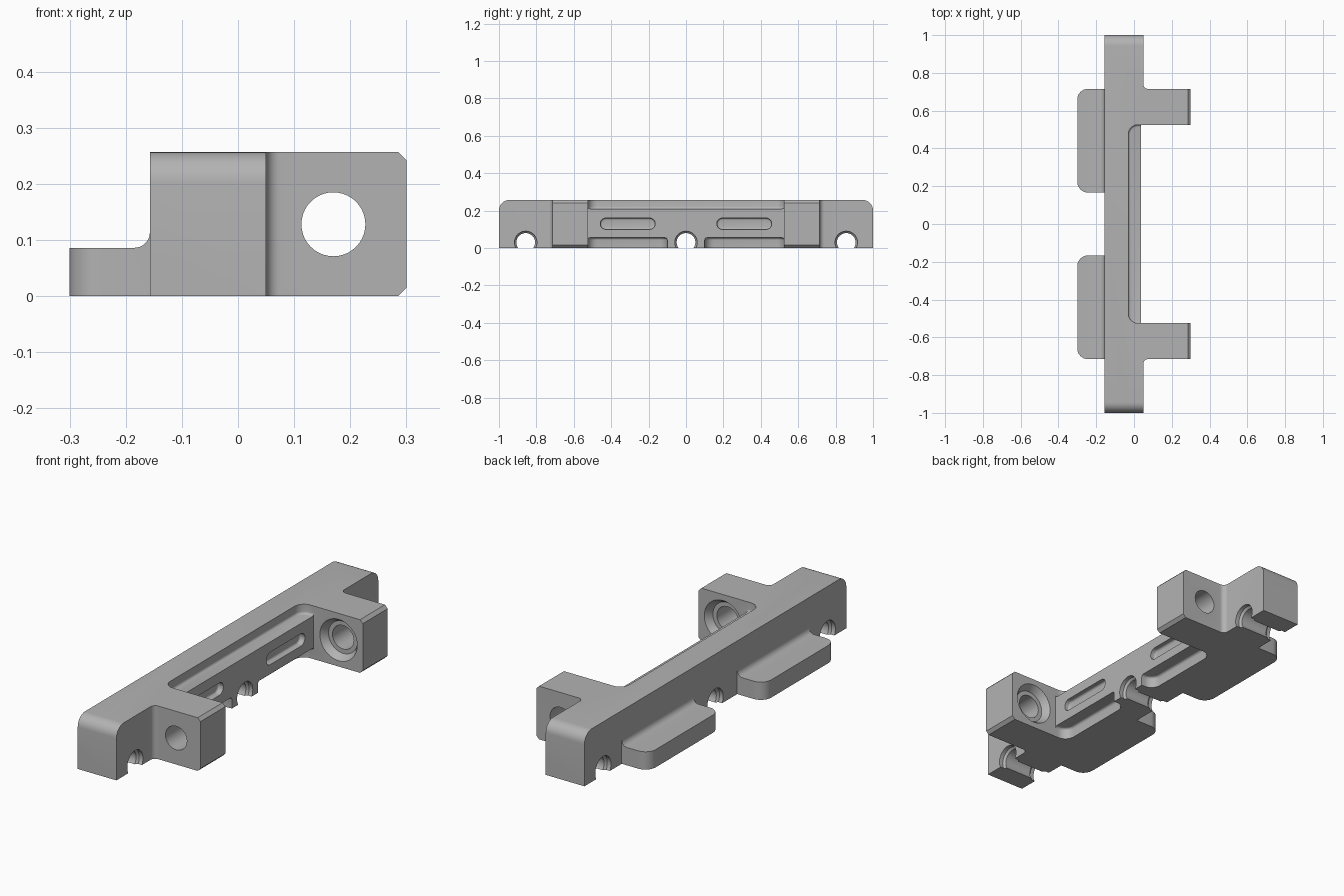
import bpy, bmesh, math
from mathutils import Vector

cube = bpy.data.objects.get("Cube")
if cube:
    bpy.data.objects.remove(cube, do_unlink=True)

grey = bpy.data.materials.new("machined_grey")
grey.use_nodes = True
COLOUR = (0.45, 0.45, 0.45, 1)
grey.diffuse_color = COLOUR
grey.node_tree.nodes["Principled BSDF"].inputs["Base Color"].default_value = COLOUR

HEIGHT, BACK, FACE, WALL, TIP = 0.257, -0.157, 0.05, 0.037, 0.30
LUG_IN, LUG_OUT = 0.525, 0.715


def rounded(corners, steps=8):
    """Polygon whose (u, v, radius) corners are replaced by tangent arcs."""
    out = []
    for i, (u, v, r) in enumerate(corners):
        p = Vector((u, v))
        if r == 0:
            out.append(p)
            continue
        a = (Vector(corners[i - 1][:2]) - p).normalized()
        b = (Vector(corners[(i + 1) % len(corners)][:2]) - p).normalized()
        half = a.angle(b) / 2
        centre = p + (a + b).normalized() * (r / math.sin(half))
        start = p + a * (r / math.tan(half)) - centre
        end = p + b * (r / math.tan(half)) - centre
        sweep = start.angle(end)
        for k in range(steps + 1):
            t = k / steps
            out.append(centre + (start * math.sin((1 - t) * sweep)
                                 + end * math.sin(t * sweep)) / math.sin(sweep))
    return out


def rect(u0, u1, v0, v1, r=0):
    return rounded([(u0, v0, r), (u1, v0, r), (u1, v1, r), (u0, v1, r)])


def circle(u, v, r, n=40):
    return [Vector((u + r * math.cos(2 * math.pi * i / n),
                    v + r * math.sin(2 * math.pi * i / n))) for i in range(n)]


def loft(name, axis, sections, bevel=0):
    """Solid through equal-count outlines placed along an axis."""
    bm = bmesh.new()
    rings = []
    for outline, pos in sections:
        ring = []
        for u, v in outline:
            co = [u, v]
            co.insert("xyz".index(axis), pos)
            ring.append(bm.verts.new(co))
        rings.append(ring)
    n = len(rings[0])
    for lower, upper in zip(rings, rings[1:]):
        for i in range(n):
            j = (i + 1) % n
            bm.faces.new((lower[i], lower[j], upper[j], upper[i]))
    bm.faces.new(rings[0])
    bm.faces.new(rings[-1])
    bmesh.ops.recalc_face_normals(bm, faces=bm.faces)
    mesh = bpy.data.meshes.new(name)
    bm.to_mesh(mesh)
    bm.free()
    mesh.materials.append(grey)
    obj = bpy.data.objects.new(name, mesh)
    bpy.context.collection.objects.link(obj)
    if bevel:
        mod = obj.modifiers.new("soft_floor", 'BEVEL')
        mod.width, mod.segments = bevel, 4
        mod.limit_method, mod.angle_limit = 'ANGLE', math.radians(60)
    return obj


def prism(name, axis, outline, lo, hi, bevel=0):
    return loft(name, axis, [(outline, lo), (outline, hi)], bevel)


def combine(target, tool, operation):
    tool.hide_render = True
    mod = target.modifiers.new("combine", 'BOOLEAN')
    mod.operation, mod.solver, mod.object = operation, 'EXACT', tool
    bpy.context.view_layer.objects.active = target
    bpy.ops.object.modifier_apply(modifier=mod.name)
    bpy.data.objects.remove(tool, do_unlink=True)


# Bar with two lugs, drawn in plan
half = [(WALL, LUG_IN, 0), (TIP, LUG_IN, 0), (TIP, LUG_OUT, 0),
        (FACE, LUG_OUT, 0.025), (FACE, 1, 0), (BACK, 1, 0)]
plan = [(x, -y, r) for x, y, r in reversed(half)] + half
body = prism("bracket_body", 'z', rounded(plan), 0, HEIGHT)

# Rounded bar ends and chamfered lug tips
R = 0.055
combine(body, prism("end_shape", 'x', rounded(
    [(-1, -0.1, 0), (1, -0.1, 0), (1, HEIGHT, R), (-1, HEIGHT, R)]), -1, 1), 'INTERSECT')
C = 0.015
combine(body, prism("tip_shape", 'y', rounded(
    [(-1, 0, 0), (TIP - C, 0, 0), (TIP, C, 0), (TIP, HEIGHT - C, 0),
     (TIP - C, HEIGHT, 0), (-1, HEIGHT, 0)]), -2, 2), 'INTERSECT')

for side in (-1, 1):
    def span(a, b):
        return sorted((side * a, side * b))

    # Foot flange with a filleted root and rounded outer corners
    y0, y1 = span(0.167, LUG_OUT)
    foot = prism("foot_flange", 'y', rounded(
        [(-0.30, 0, 0), (-0.1, 0, 0), (-0.1, 0.13, 0), (BACK, 0.13, 0),
         (BACK, 0.086, 0.028), (-0.30, 0.086, 0)]), y0, y1)
    combine(foot, prism("foot_corners", 'z', rounded(
        [(-0.30, y0, 0.055), (0, y0, 0), (0, y1, 0), (-0.30, y1, 0.055)]), -1, 1), 'INTERSECT')
    combine(body, foot, 'UNION')

    # Lower relief under the inner wall
    y0, y1 = span(0.10, LUG_IN)
    combine(body, prism("lower_relief", 'z', rounded(
        [(-0.03, y0, 0.05), (0.12, y0, 0), (0.12, y1, 0), (-0.03, y1, 0.05)]),
        -0.1, 0.055, 0.012), 'DIFFERENCE')

    # Oblong recess in the inner wall
    y0, y1 = span(0.165, 0.458)
    combine(body, prism("wall_slot", 'x', rect(y0, y1, 0.10, 0.16, 0.0295),
                        0.01, 0.1, 0.012), 'DIFFERENCE')

    # Lug bore, counterbored from the inside
    steps = [(0.10, LUG_IN - 0.02), (0.10, LUG_IN), (0.085, LUG_IN + 0.02),
             (0.078, LUG_IN + 0.035), (0.057, LUG_IN + 0.035), (0.057, LUG_OUT + 0.1)]
    combine(body, loft("lug_bore", 'y', [(circle(0.17, 0.128, r), side * y)
                                         for r, y in steps]), 'DIFFERENCE')

# Upper relief between the lugs
combine(body, prism("upper_relief", 'z', rounded(
    [(-0.03, -LUG_IN, 0.05), (0.12, -LUG_IN, 0), (0.12, LUG_IN, 0), (-0.03, LUG_IN, 0.05)]),
    0.21, 0.4, 0.012), 'DIFFERENCE')

# Cross holes that break through the underside, stepped at both mouths
for y, mouth in ((-0.857, FACE), (0, WALL), (0.857, FACE)):
    steps = [(0.06, BACK - 0.1), (0.06, BACK + 0.02), (0.05, BACK + 0.03),
             (0.05, mouth - 0.03), (0.06, mouth - 0.02), (0.06, mouth + 0.05)]
    combine(body, loft("cross_hole", 'x', [(circle(y, 0.03, r), x)
                                           for r, x in steps]), 'DIFFERENCE')

bpy.ops.object.select_all(action='DESELECT')
body.select_set(True)
bpy.context.view_layer.objects.active = body
bpy.ops.object.shade_smooth_by_angle(angle=math.radians(30))
